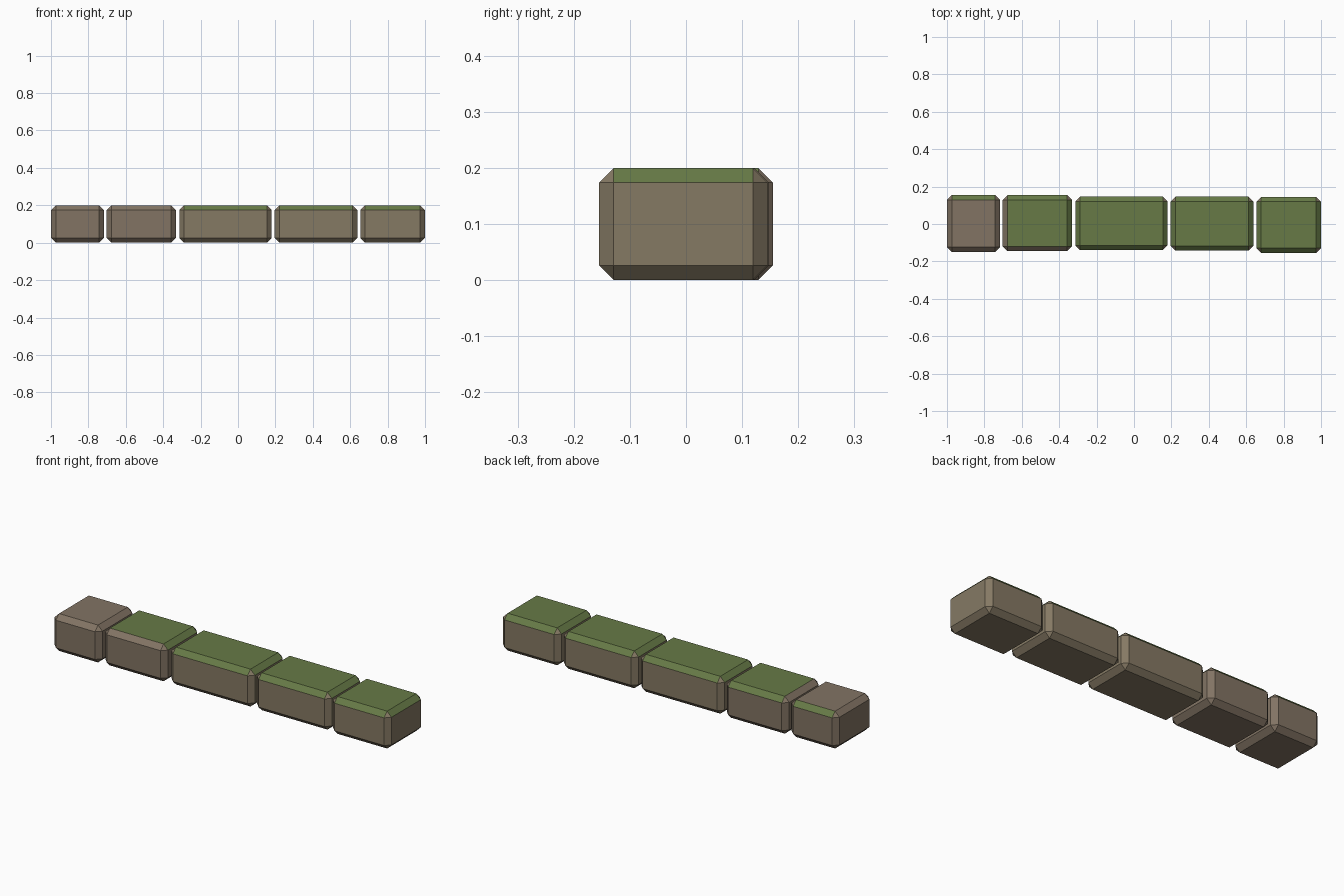
import bpy, bmesh
from mathutils import Matrix, Vector

if "Cube" in bpy.data.objects:
    bpy.data.objects.remove(bpy.data.objects["Cube"])


def material(name, rgb):
    m = bpy.data.materials.new(name)
    m.diffuse_color = (*rgb, 1)
    m.use_nodes = True
    m.node_tree.nodes["Principled BSDF"].inputs["Base Color"].default_value = m.diffuse_color
    return m


stone = material("stone", (0.235, 0.192, 0.127))
pink_stone = material("warm_stone", (0.225, 0.175, 0.127))
moss = material("moss", (0.135, 0.195, 0.062))

CHAMFER = 0.026
TOP = (0, 0, 1)
BACK, FRONT = (0, 1, 1), (0, -1, 1)
LEFT, RIGHT = (-1, 0, 1), (1, 0, 1)
ALL = [TOP, BACK, FRONT, LEFT, RIGHT]


def block(name, x0, x1, y0, y1, base, mossy):
    """Chamfered stone; faces whose direction is in mossy turn green."""
    bm = bmesh.new()
    bmesh.ops.create_cube(bm, size=1)
    bmesh.ops.scale(bm, vec=(x1 - x0, y1 - y0, 0.2), verts=bm.verts)
    bmesh.ops.translate(bm, vec=((x0 + x1) / 2, (y0 + y1) / 2, 0.1), verts=bm.verts)
    bmesh.ops.bevel(bm, geom=bm.edges[:], offset=CHAMFER, segments=1,
                    profile=0.5, affect='EDGES')
    bm.normal_update()
    for f in bm.faces:
        if any(f.normal.dot(Vector(d).normalized()) > 0.98 for d in mossy):
            f.material_index = 1
    me = bpy.data.meshes.new(name)
    bm.to_mesh(me)
    bm.free()
    me.materials.append(base)
    me.materials.append(moss)
    bpy.context.collection.objects.link(bpy.data.objects.new(name, me))


# Row of kerb stones, left to right
block("stone_1", -1.00, -0.717, -0.150, 0.155, pink_stone, [BACK])
block("stone_2", -0.702, -0.332, -0.145, 0.155, pink_stone, [TOP, BACK, RIGHT])
block("stone_3", -0.314, 0.180, -0.140, 0.147, stone, ALL)
block("stone_4", 0.196, 0.638, -0.143, 0.147, stone, ALL)
block("stone_5", 0.654, 1.00, -0.155, 0.145, stone, ALL)
